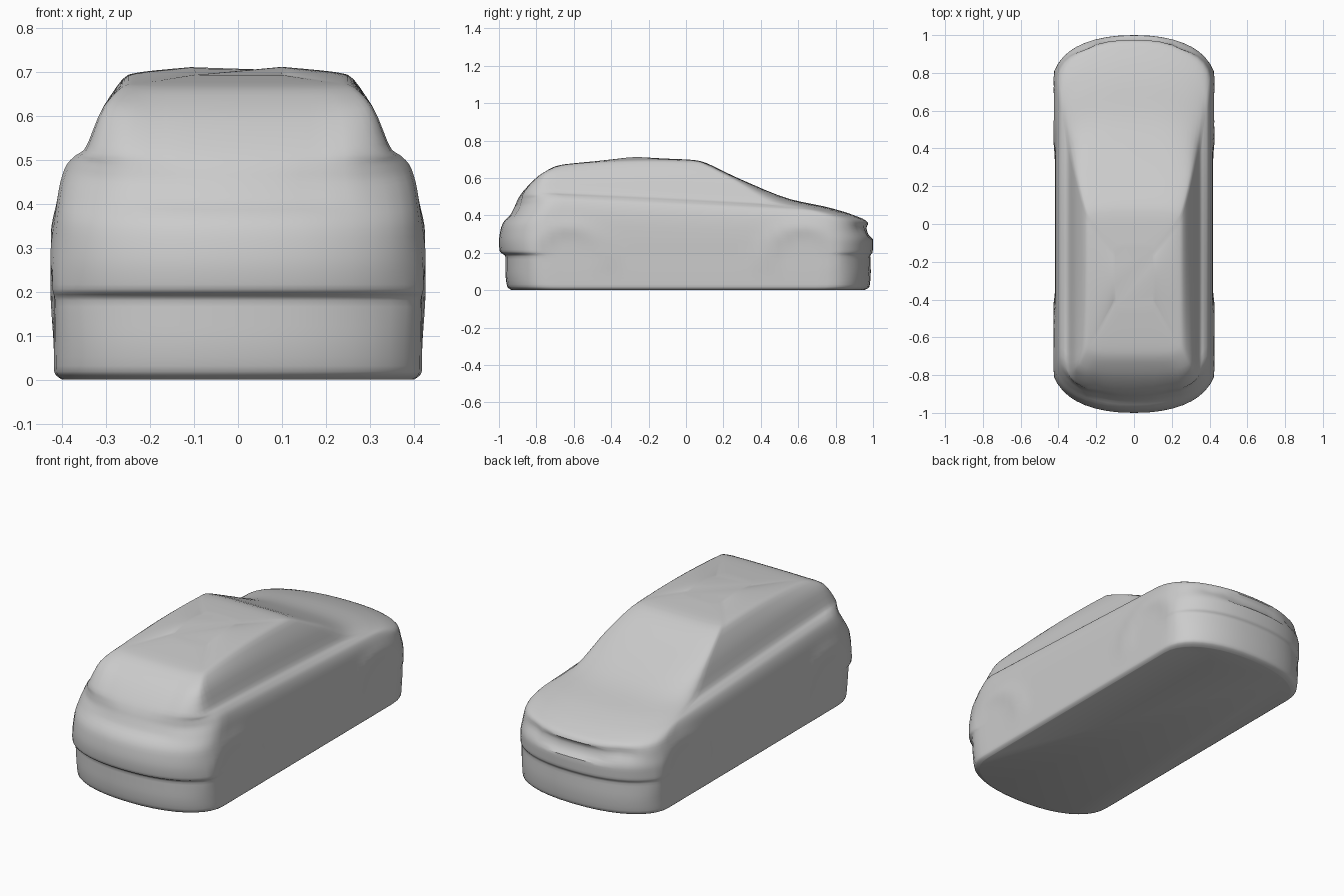
import bpy, bmesh, math

old = bpy.data.objects.get("Cube")
if old:
    bpy.data.objects.remove(old, do_unlink=True)

paint = bpy.data.materials.new("light grey")
paint.use_nodes = True
GREY = (0.6, 0.6, 0.6, 1)
paint.diffuse_color = GREY
paint.node_tree.nodes["Principled BSDF"].inputs["Base Color"].default_value = GREY

# Level outlines of the bumpers: half width, rear y, front y, height
BUMPER = [
    (.400, -.930, .950, .000),
    (.418, -.955, .980, .018),
    (.419, -.966, .988, .100),
    (.418, -.966, .985, .180),
    (.418, -.995, .998, .206),
    (.418, -1.00, 1.00, .260),
]
# Sloping outlines of shoulder, bonnet and cabin: half width, rear y, front y,
# then heights at rear end, rear corner, front corner, front end
UPPER = [
    (.416, -.987, .985, .340, .350, .320, .315),
    (.408, -.950, .970, .400, .430, .385, .365),
    (.392, -.925, .900, .450, .485, .425, .400),
    (.372, -.912, .760, .480, .508, .445, .443),
    (.350, -.895, .560, .510, .523, .468, .486),
    (.305, -.795, .290, .613, .622, .595, .594),
    (.250, -.690, .080, .665, .672, .688, .690),
    (.210, -.650, .020, .673, .677, .697, .698),
    (.100, -.450, -.12, .693, .694, .704, .704),
]
CORNER, SIDE, STEPS = 10, 28, 4


def mix(a, b, t):
    return a + (b - a) * t


def smooth(a, b, v):
    t = max(0, min(1, (v - a) / (b - a)))
    return t * t * (3 - 2 * t)


def outline(w, yr, yf, zre, zrc, zfc, zfe):
    """Closed plan curve: rounded ends and straight sides, squarer when narrow."""
    narrow = smooth(.40, .28, w)
    e, power = mix(.23, .05, narrow), 2 / mix(2.2, 4, narrow)
    half = []

    def end(y_tip, y_in, z_tip, z_in, order):
        for i in order:
            a = math.pi / 2 * i / CORNER
            s = math.cos(a) ** power if i < CORNER else 0
            half.append((w * math.sin(a) ** power, mix(y_in, y_tip, s), mix(z_in, z_tip, s)))

    end(yf, yf - e, zfe, zfc, range(CORNER + 1))
    for i in range(1, SIDE):
        t = i / SIDE
        crown = .048 * narrow * t * (1 - t)
        half.append((w, mix(yf - e, yr + e, t), mix(zfc, zrc, t) + crown))
    end(yr, yr + e, zre, zrc, range(CORNER, -1, -1))
    return half + [(-x, y, z) for x, y, z in half[-2:0:-1]]


def sculpt(x, y, z):
    """Wheel arch swells, grille recess, headlight hollows and rear glass."""
    s = 1 if x >= 0 else -1
    ax = abs(x)
    if ax > .33 and z < .45:                         # arches
        for cy in (-.63, .62):
            r = math.hypot(y - cy, z - .14)
            x += s * .009 * math.exp(-((r - .20) / .045) ** 2) * smooth(.06, .2, z)
    if y > .8 and .2 < z < .42:                      # grille and lamps
        g = smooth(.275, .295, z) * (1 - smooth(.335, .355, z))
        y -= .016 * g * (1 - smooth(.15, .18, ax))
        lamp = math.exp(-((ax - .26) / .06) ** 2 - ((z - .335) / .03) ** 2)
        y -= .014 * lamp
        x -= s * .006 * lamp
    if y < -.7 and z > .36:                          # hatch glass
        g = smooth(.375, .41, z) * (1 - smooth(.62, .66, z))
        y += .010 * g * (1 - smooth(.19, .25, ax))
    return x, y, z


def spline(p0, p1, p2, p3, t):
    """Smooth in-between value that never overshoots."""
    def tangent(a, b, c):
        d, e = b - a, c - b
        return 0 if d * e <= 0 else 2 * d * e / (d + e)
    m1, m2 = tangent(p0, p1, p2), tangent(p1, p2, p3)
    return ((2 * t**3 - 3 * t**2 + 1) * p1 + (t**3 - 2 * t**2 + t) * m1
            + (3 * t**2 - 2 * t**3) * p2 + (t**3 - t**2) * m2)


# Body shell: loft all outlines, then close sill and roof
curves = [outline(w, yr, yf, z, z, z, z) for w, yr, yf, z in BUMPER]
curves += [outline(*spec) for spec in UPPER]
last = len(curves) - 1
bm = bmesh.new()
loops = []
for k in range(last):
    group = [curves[max(0, min(last, k + d))] for d in (-1, 0, 1, 2)]
    for j in range(STEPS + (k == last - 1)):
        pts = [tuple(spline(*c, j / STEPS) for c in zip(*four)) for four in zip(*group)]
        loops.append([bm.verts.new(sculpt(*p)) for p in pts])
for a, b in zip(loops, loops[1:]):
    count = len(a)
    for i in range(count):
        j = (i + 1) % count
        bm.faces.new((a[i], a[j], b[j], b[i]))
bm.faces.new(loops[0])
bm.faces.new(loops[-1])
bmesh.ops.recalc_face_normals(bm, faces=bm.faces)

mesh = bpy.data.meshes.new("car_body")
bm.to_mesh(mesh)
bm.free()
mesh.materials.append(paint)
body = bpy.data.objects.new("car_body", mesh)
bpy.context.collection.objects.link(body)
bpy.context.view_layer.objects.active = body
body.select_set(True)
bpy.ops.object.shade_smooth_by_angle(angle=math.radians(40))
